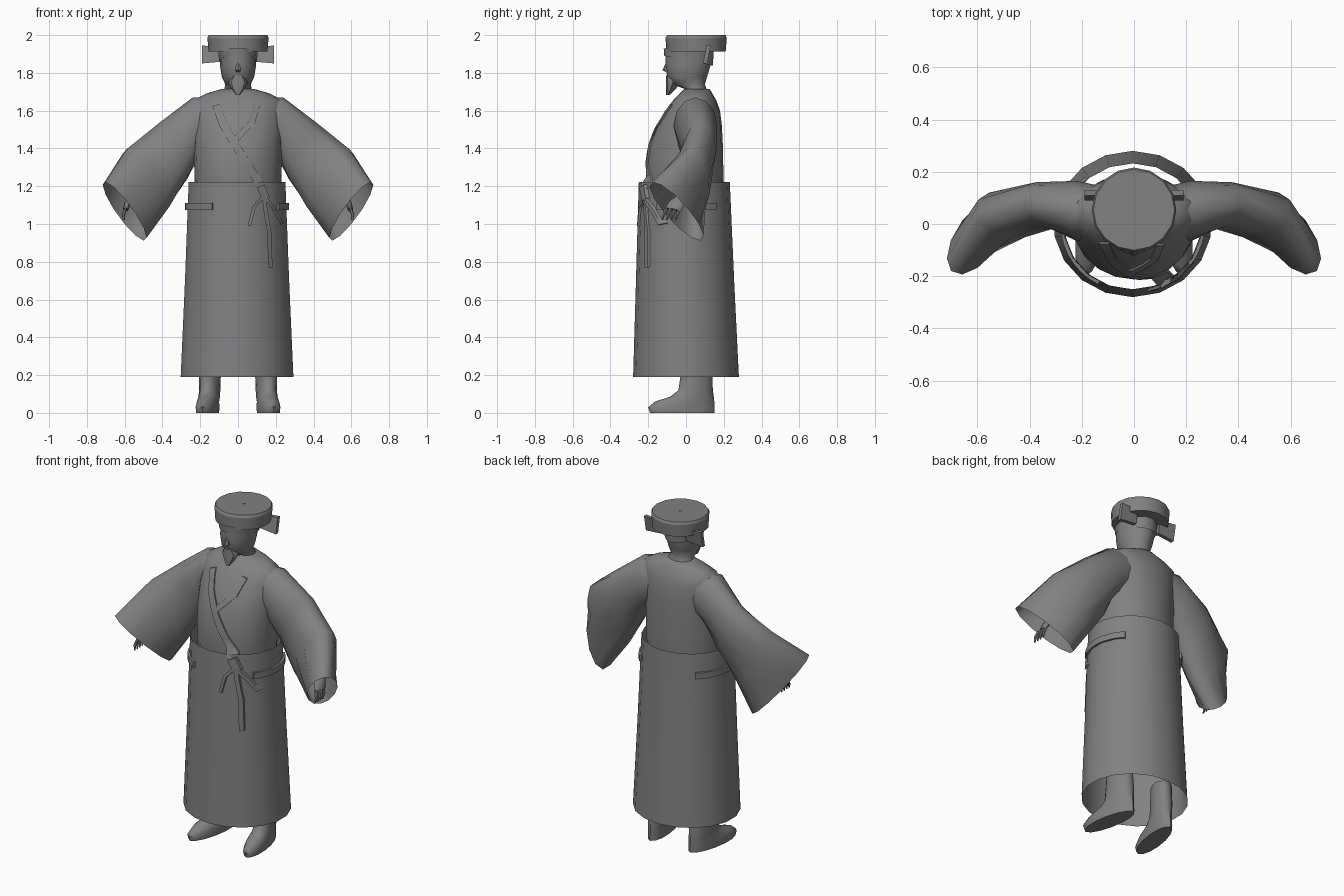
import bpy, bmesh, math
from mathutils import Vector
from mathutils.bvhtree import BVHTree

if "Cube" in bpy.data.objects:
    bpy.data.objects.remove(bpy.data.objects["Cube"])

cloth = bpy.data.materials.new("plain grey")
cloth.diffuse_color = (0.22, 0.22, 0.225, 1)
cloth.use_nodes = True
cloth.node_tree.nodes["Principled BSDF"].inputs["Base Color"].default_value = cloth.diffuse_color


def finish(name, bm, angle=45):
    """Turn a bmesh into a shaded object."""
    bmesh.ops.recalc_face_normals(bm, faces=bm.faces)
    me = bpy.data.meshes.new(name)
    bm.to_mesh(me)
    bm.free()
    me.materials.append(cloth)
    ob = bpy.data.objects.new(name, me)
    bpy.context.collection.objects.link(ob)
    bpy.ops.object.select_all(action='DESELECT')
    bpy.context.view_layer.objects.active = ob
    ob.select_set(True)
    bpy.ops.object.shade_smooth_by_angle(angle=math.radians(angle))
    return ob


def loft(bm, rings, n, cap_start=False, cap_end=False):
    """Skin elliptical rings given as (centre, half axis u, half axis v)."""
    loops = []
    for c, u, v in rings:
        c, u, v = Vector(c), Vector(u), Vector(v)
        loops.append([bm.verts.new(c + u * math.cos(a) + v * math.sin(a))
                      for a in (2 * math.pi * i / n for i in range(n))])
    for p, q in zip(loops, loops[1:]):
        for i in range(n):
            j = (i + 1) % n
            bm.faces.new((p[i], p[j], q[j], q[i]))
    if cap_start:
        bm.faces.new(loops[0])
    if cap_end:
        bm.faces.new(loops[-1])


def stack(name, rows, n, cx=0.0, caps=(False, False), angle=45, slant=0, splay=0):
    """Upright loft from rows of (z, half width, y front, y back)."""
    bm = bmesh.new()
    loft(bm, [((cx, (f + b) / 2, z), (0, (f - b) / 2, 0), (w, 0, 0))
              for z, w, f, b in rows], n, *caps)
    for v in bm.verts:
        if slant and v.co.z < rows[0][0] + 0.001:
            v.co.z -= slant * (v.co.y - 0.01)
        v.co.x -= splay * (v.co.y - 0.06)
    return finish(name, bm, angle)


def tree(ob):
    bm = bmesh.new()
    bm.from_mesh(ob.data)
    t = BVHTree.FromBMesh(bm)
    bm.free()
    return t


def ribbon(name, pts, width, targets, lift=0.008):
    """Flat strip along (x, z) points, laid on the front of the clothes."""
    trees = [tree(t) for t in targets]
    path = []
    for a, b in zip(pts, pts[1:]):
        a, b = Vector(a), Vector(b)
        path += [a.lerp(b, i / 5) for i in range(5)]
    path.append(Vector(pts[-1]))
    bm = bmesh.new()
    rows = []
    for i, p in enumerate(path):
        d = (path[min(i + 1, len(path) - 1)] - path[max(i - 1, 0)]).normalized()
        side = Vector((-d.y, d.x)) * width / 2
        row = []
        for q in (p + side, p - side):
            hits = [t.ray_cast(Vector((q.x, -2, q.y)), Vector((0, 1, 0)))[0] for t in trees]
            y = min([h.y for h in hits if h] or [-0.1])
            row += [bm.verts.new((q.x, y - lift, q.y)), bm.verts.new((q.x, y + 0.004, q.y))]
        rows.append([row[0], row[2], row[3], row[1]])
    for p, q in zip(rows, rows[1:]):
        for i in range(4):
            j = (i + 1) % 4
            bm.faces.new((p[i], p[j], q[j], q[i]))
    bm.faces.new(rows[0])
    bm.faces.new(rows[-1])
    return finish(name, bm, 40)


def box(bm, corner_a, corner_b):
    geom = bmesh.ops.create_cube(bm, size=1)["verts"]
    a, b = Vector(corner_a), Vector(corner_b)
    for v in geom:
        v.co = (a + b) / 2 + Vector([v.co[k] * (b - a)[k] for k in range(3)])
    return geom


# Long open skirt and upper robe
skirt = stack("skirt", [(0.19, 0.303, -0.28, 0.28), (0.7, 0.28, -0.265, 0.255),
                        (1.222, 0.26, -0.25, 0.232)], 18, cx=-0.005)
torso = stack("upper_robe", [
    (1.0, 0.21, -0.19, 0.18), (1.22, 0.23, -0.212, 0.20), (1.32, 0.232, -0.21, 0.197),
    (1.42, 0.235, -0.193, 0.195), (1.52, 0.24, -0.155, 0.19), (1.6, 0.24, -0.11, 0.18),
    (1.655, 0.235, -0.068, 0.16), (1.69, 0.17, -0.035, 0.14), (1.715, 0.085, -0.01, 0.125)],
    20, caps=(False, True), angle=60)

# Wide bell sleeves, forearms and hands
SLEEVE = [((0.10, 0.05, 1.55), (0, 0, 0.12), (0, -0.09, 0)),
          ((0.22, 0.05, 1.52), (0.02, 0, 0.15), (0, -0.115, 0)),
          ((0.345, 0.07, 1.385), (0.075, 0, 0.148), (-0.03, -0.09, 0)),
          ((0.485, 0.035, 1.235), (0.10, -0.03, 0.165), (-0.07, -0.085, 0)),
          ((0.60, -0.05, 1.067), (0.10, -0.13, 0.155), (-0.059, -0.061, -0.013))]
FOREARM = [((0.46, 0.05, 1.26), (0.03, 0, 0.03), (-0.02, -0.03, 0)),
           ((0.56, -0.01, 1.15), (0.02, 0, 0.02), (-0.015, -0.025, 0)),
           ((0.585, -0.05, 1.11), (0.014, 0, 0.008), (-0.01, -0.04, 0.01)),
           ((0.595, -0.07, 1.075), (0.012, 0, 0.006), (-0.01, -0.04, 0.008))]


def mirrored(rings, s):
    return [[(s * p[0], p[1], p[2]) for p in ring] for ring in rings]


for side, s in (("left", 1), ("right", -1)):
    bm = bmesh.new()
    loft(bm, mirrored(SLEEVE, s), 12)
    finish(side + "_sleeve", bm, 60)
    bm = bmesh.new()
    loft(bm, mirrored(FOREARM, s), 8, True, True)
    for i in range(4):                      # fingers
        y = -0.105 + 0.024 * i
        loft(bm, mirrored([((0.595, y, 1.085), (0.009, 0, 0), (0, 0.010, 0)),
                           ((0.607, y - 0.012, 1.05), (0.009, 0, 0), (0, 0.009, 0)),
                           ((0.604, y - 0.022, 1.02), (0.005, 0, 0), (0, 0.005, 0))], s),
             6, True, True)
    finish(side + "_hand", bm)

# Shoes with short legs
for side, s in (("left", 1), ("right", -1)):
    stack(side + "_shoe", [
        (0, 0.056, -0.19, 0.152), (0.03, 0.058, -0.2, 0.152), (0.06, 0.055, -0.165, 0.15),
        (0.085, 0.054, -0.085, 0.147), (0.12, 0.054, -0.04, 0.142),
        (0.19, 0.056, -0.03, 0.14), (0.3, 0.056, -0.02, 0.13)],
        14, cx=s * 0.148, caps=(True, True), splay=s * 0.16)

# Head with neck, nose, beard and ears
stack("head", [(1.66, 0.085, -0.01, 0.125), (1.715, 0.072, -0.005, 0.108),
               (1.74, 0.068, -0.075, 0.10), (1.78, 0.086, -0.1, 0.112),
               (1.84, 0.096, -0.108, 0.13), (1.92, 0.096, -0.108, 0.135)],
      16, angle=60)
bm = bmesh.new()
loft(bm, [((0, -0.1, 1.85), (0, -0.008, 0), (0.008, 0, 0)),
          ((0, -0.105, 1.815), (0, -0.02, 0), (0.016, 0, 0)),
          ((0, -0.1, 1.805), (0, -0.008, 0), (0.012, 0, 0))], 6, True, True)
finish("nose", bm)
bm = bmesh.new()
loft(bm, [((0, -0.08, 1.785), (0, -0.027, 0), (0.03, 0, 0)),
          ((0, -0.07, 1.75), (0, -0.037, 0), (0.052, 0, 0)),
          ((0, -0.08, 1.715), (0, -0.027, 0), (0.034, 0, 0)),
          ((0, -0.096, 1.683), (0, -0.01, 0), (0.010, 0, 0))], 8, True, True)
finish("beard", bm)

# Round hat: fitted band, wide crown and two back flaps
stack("hat_band", [(1.865, 0.1, -0.115, 0.142), (1.93, 0.106, -0.118, 0.148)], 16,
      slant=0.2)
stack("hat_crown", [(1.912, 0.156, -0.105, 0.21), (1.985, 0.162, -0.108, 0.216),
                    (2.0, 0.156, -0.1, 0.209)], 16, caps=(True, True), angle=25)
stack("hat_button", [(1.995, 0.008, 0.048, 0.064), (2.0015, 0.008, 0.048, 0.064)], 8,
      caps=(False, True))
for side, s in (("left", 1), ("right", -1)):
    bm = bmesh.new()
    for v in box(bm, (s * 0.08, 0.1, 1.86), (s * 0.19, 0.122, 1.935)):
        if abs(v.co.x) > 0.15:
            v.co.z += 0.01 if v.co.z > 1.9 else -0.01
        v.co.y += (v.co.z - 1.9) * 0.2 
    finish("hat_flap_" + side, bm)

# Crossed lapel trims, knot and hanging ties
ribbon("long_lapel", [(-0.115, 1.63), (-0.08, 1.53), (0.01, 1.38), (0.135, 1.18)], 0.042,
       [torso, skirt])
ribbon("short_lapel", [(0.10, 1.63), (0.075, 1.54), (-0.01, 1.45)], 0.032, [torso])
ribbon("tie_knot", [(0.12, 1.2), (0.15, 1.13)], 0.042, [skirt], 0.02)
ribbon("long_tie", [(0.138, 1.14), (0.145, 1.08), (0.165, 0.96), (0.172, 0.77)], 0.022, [skirt], 0.012)
ribbon("inner_tie", [(0.13, 1.14), (0.085, 1.09), (0.06, 0.99)], 0.017, [skirt], 0.012)
ribbon("outer_tie", [(0.145, 1.14), (0.19, 1.08), (0.235, 1.0)], 0.017, [skirt], 0.018)

# Belt bands around both hips
for side, start, end in (("left", -36, 42), ("right", 132, 241)):
    bm = bmesh.new()
    rows = []
    for i in range(13):
        a = math.radians(start + (end - start) * i / 12)
        rows.append([bm.verts.new((-0.005 + (0.266 + o) * math.cos(a),
                                   -0.008 + (0.246 + o) * math.sin(a), z))
                     for o, z in ((-0.006, 1.075), (0.009, 1.075), (0.009, 1.112), (-0.006, 1.112))])
    for p, q in zip(rows, rows[1:]):
        for i in range(4):
            j = (i + 1) % 4
            bm.faces.new((p[i], p[j], q[j], q[i]))
    bm.faces.new(rows[0])
    bm.faces.new(rows[-1])
    finish("belt_" + side, bm, 40)
